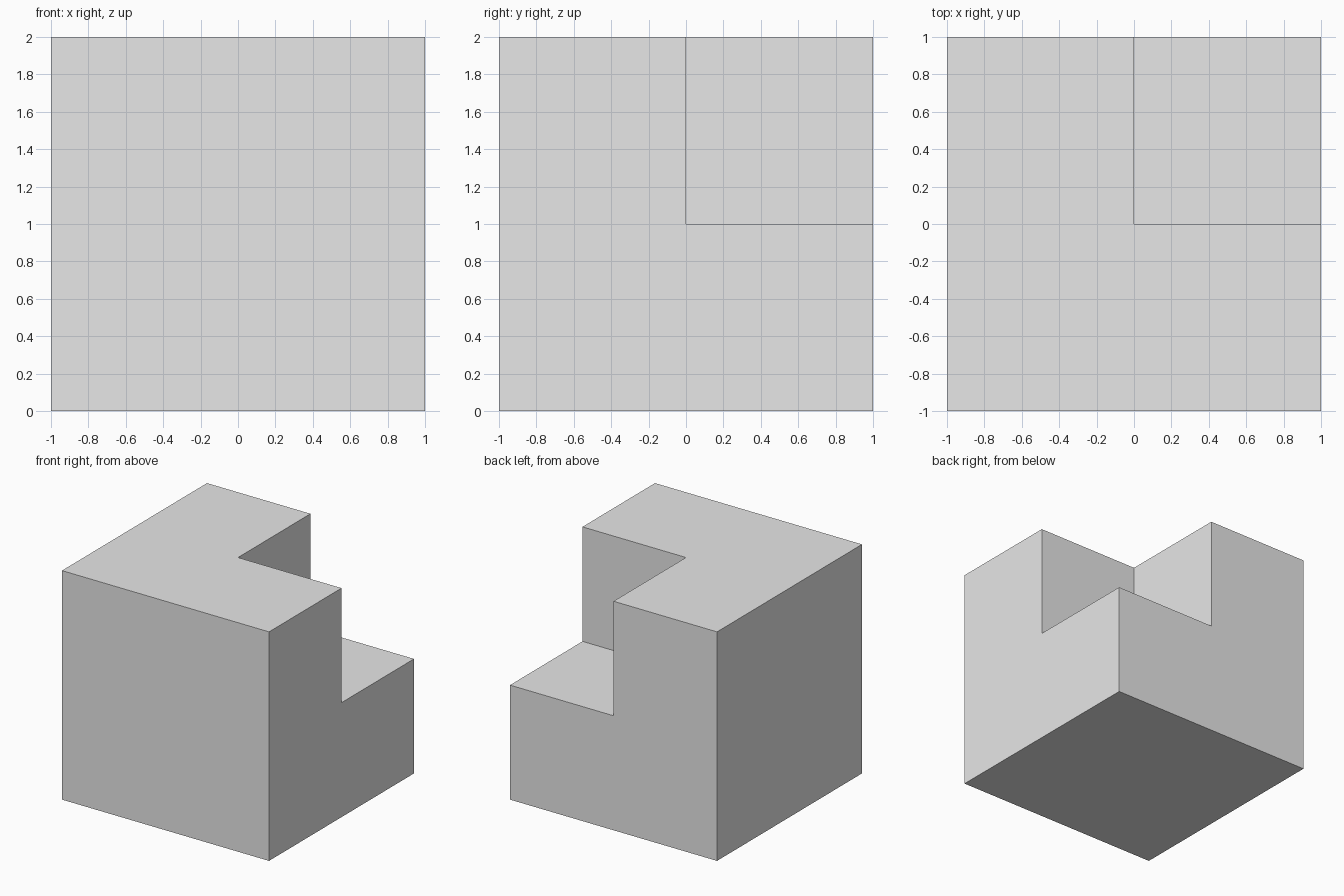
import bpy

if "Cube" in bpy.data.objects:
    bpy.data.objects.remove(bpy.data.objects["Cube"])

# Plain grey material
grey = bpy.data.materials.new("light grey")
grey.diffuse_color = (0.8, 0.8, 0.8, 1.0)
grey.use_nodes = True
grey.node_tree.nodes["Principled BSDF"].inputs["Base Color"].default_value = grey.diffuse_color


def add_cube(name, size, centre):
    bpy.ops.mesh.primitive_cube_add(size=size, location=centre)
    obj = bpy.context.object
    obj.name = name
    return obj


# Main block
block = add_cube("notched_block", 2.0, (0, 0, 1))
block.data.materials.append(grey)

# Cutter for the back right upper corner, overshooting the outer faces
cutter = add_cube("corner_cutter", 1.5, (0.75, 0.75, 1.75))
cutter.data.materials.append(grey)

# Cut the corner out of the block
cut = block.modifiers.new("corner notch", 'BOOLEAN')
cut.operation = 'DIFFERENCE'
cut.solver = 'EXACT'
cut.object = cutter
bpy.context.view_layer.objects.active = block
bpy.ops.object.modifier_apply(modifier=cut.name)
bpy.data.objects.remove(cutter)
